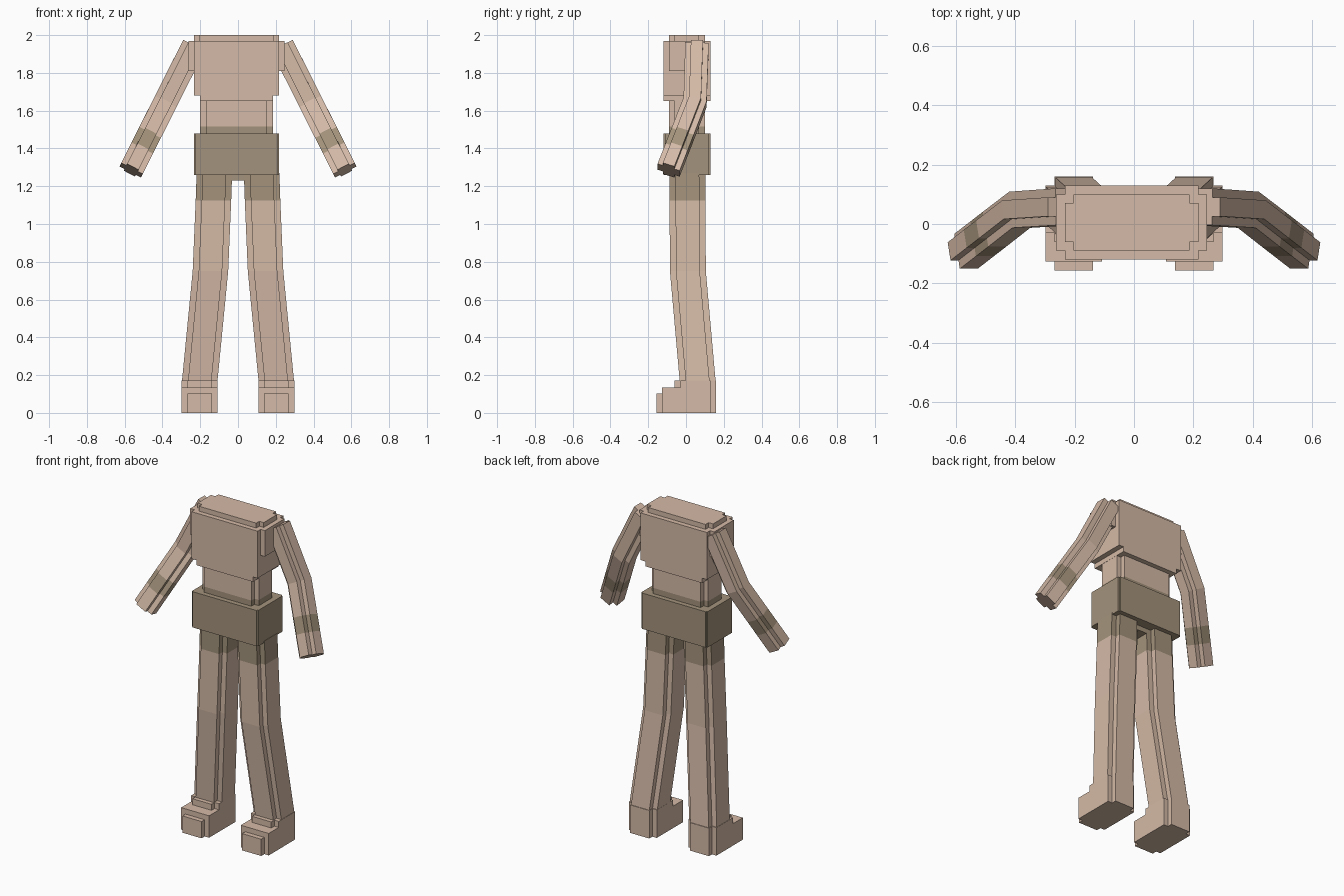
import bpy
import bmesh
from mathutils import Vector

cube = bpy.data.objects.get("Cube")
if cube:
    bpy.data.objects.remove(cube, do_unlink=True)


def make_material(name, rgb):
    mat = bpy.data.materials.new(name)
    mat.use_nodes = True
    mat.diffuse_color = (*rgb, 1)
    mat.node_tree.nodes["Principled BSDF"].inputs["Base Color"].default_value = (*rgb, 1)
    return mat


MATERIALS = [make_material("skin", (0.66, 0.49, 0.385)),
             make_material("olive brown", (0.37, 0.29, 0.20))]
SKIN, BROWN = 0, 1
X, Y = Vector((1, 0, 0)), Vector((0, 1, 0))


def section(centre, u, v, hw, hd, notch):
    """Rectangle with stepped corners, as points around the centre."""
    if notch == 0:
        flat = [(hw, -hd), (hw, hd), (-hw, hd), (-hw, -hd)]
    else:
        a, b = hw - notch, hd - notch
        flat = [(a, -hd), (a, -b), (hw, -b), (hw, b), (a, b), (a, hd),
                (-a, hd), (-a, b), (-hw, b), (-hw, -b), (-a, -b), (-a, -hd)]
    return [Vector(centre) + u * p + v * q for p, q in flat]


def loft(name, rings, colours, side=1):
    """Skin a row of sections; one colour per segment; side -1 mirrors."""
    bm = bmesh.new()
    rows = [[bm.verts.new((p.x * side, p.y, p.z)) for p in ring] for ring in rings]
    count = len(rows[0])
    for low, high, colour in zip(rows, rows[1:], colours):
        for i in range(count):
            j = (i + 1) % count
            bm.faces.new((low[i], low[j], high[j], high[i])).material_index = colour
    bm.faces.new(rows[0]).material_index = colours[0]
    bm.faces.new(rows[-1]).material_index = colours[-1]
    bmesh.ops.recalc_face_normals(bm, faces=bm.faces)
    mesh = bpy.data.meshes.new(name)
    bm.to_mesh(mesh)
    bm.free()
    for mat in MATERIALS:
        mesh.materials.append(mat)
    obj = bpy.data.objects.new(name, mesh)
    bpy.context.collection.objects.link(obj)
    return obj


def block(name, x, y, z, notch=0, colour=SKIN, side=1):
    """Upright block given by its ranges on each axis."""
    cx, cy = sum(x) / 2, sum(y) / 2
    hw, hd = (x[1] - x[0]) / 2, (y[1] - y[0]) / 2
    rings = [section((cx, cy, h), X, Y, hw, hd, notch) for h in z]
    return loft(name, rings, [colour], side)


# Torso, stacked from stepped blocks
FULL, INNER = (-0.12, 0.13), (-0.09, 0.10)
block("neck_plate", (-0.233, 0.217), INNER, (1.96, 2.0), 0.03)
block("chest", (-0.233, 0.217), FULL, (1.68, 1.97))
block("shoulder_slab", (-0.262, 0.246), INNER, (1.81, 1.97))
block("rib_step", (-0.20, 0.185), FULL, (1.65, 1.69))
waist = [section((-0.008, 0.005, h), X, Y, 0.192, 0.095, 0.03)
         for h in (1.47, 1.515, 1.66)]
loft("waist", waist, [BROWN, SKIN])
block("hip_belt", (-0.233, 0.217), FULL, (1.26, 1.48), 0.008, BROWN)
block("crotch", (-0.05, 0.05), (-0.055, 0.07), (1.23, 1.27), 0, BROWN)

for side, label in ((1, "left"), (-1, "right")):
    # Leg: brown cuff at the top, bend at the knee
    path = [(0.125, 0.007, 1.27), (0.13, 0.008, 1.125),
            (0.146, 0.01, 0.75), (0.203, 0.062, 0.165)]
    rings = [section(p, X, Y, 0.094, 0.095, 0.032) for p in path]
    loft(label + "_leg", rings, [BROWN, SKIN, SKIN], side)

    # Foot: heel, instep and toe steps
    block(label + "_heel", (0.108, 0.298), (-0.06, 0.16), (0, 0.172), 0.03, SKIN, side)
    block(label + "_instep", (0.108, 0.298), (-0.127, 0.10), (0, 0.135), 0, SKIN, side)
    block(label + "_toe", (0.138, 0.268), (-0.157, -0.10), (0, 0.103), 0, SKIN, side)

    # Arm: straight from the front, bent forward at the elbow, brown wrist band
    shoulder = Vector((0.233, 0.058, 1.945))
    elbow = Vector((0.385, 0.048, 1.644))
    hand = Vector((0.566, -0.092, 1.285))
    upper, fore = (elbow - shoulder).normalized(), (hand - elbow).normalized()
    across = Vector((0.888, 0, 0.46))
    stations = [(shoulder, upper), (elbow, upper + fore),
                (elbow.lerp(hand, 0.47), fore), (elbow.lerp(hand, 0.7), fore),
                (hand, fore)]
    rings = [section(p, across, across.cross(t).normalized(), 0.064, 0.062, 0.03)
             for p, t in stations]
    loft(label + "_arm", rings, [SKIN, SKIN, BROWN, SKIN], side)
